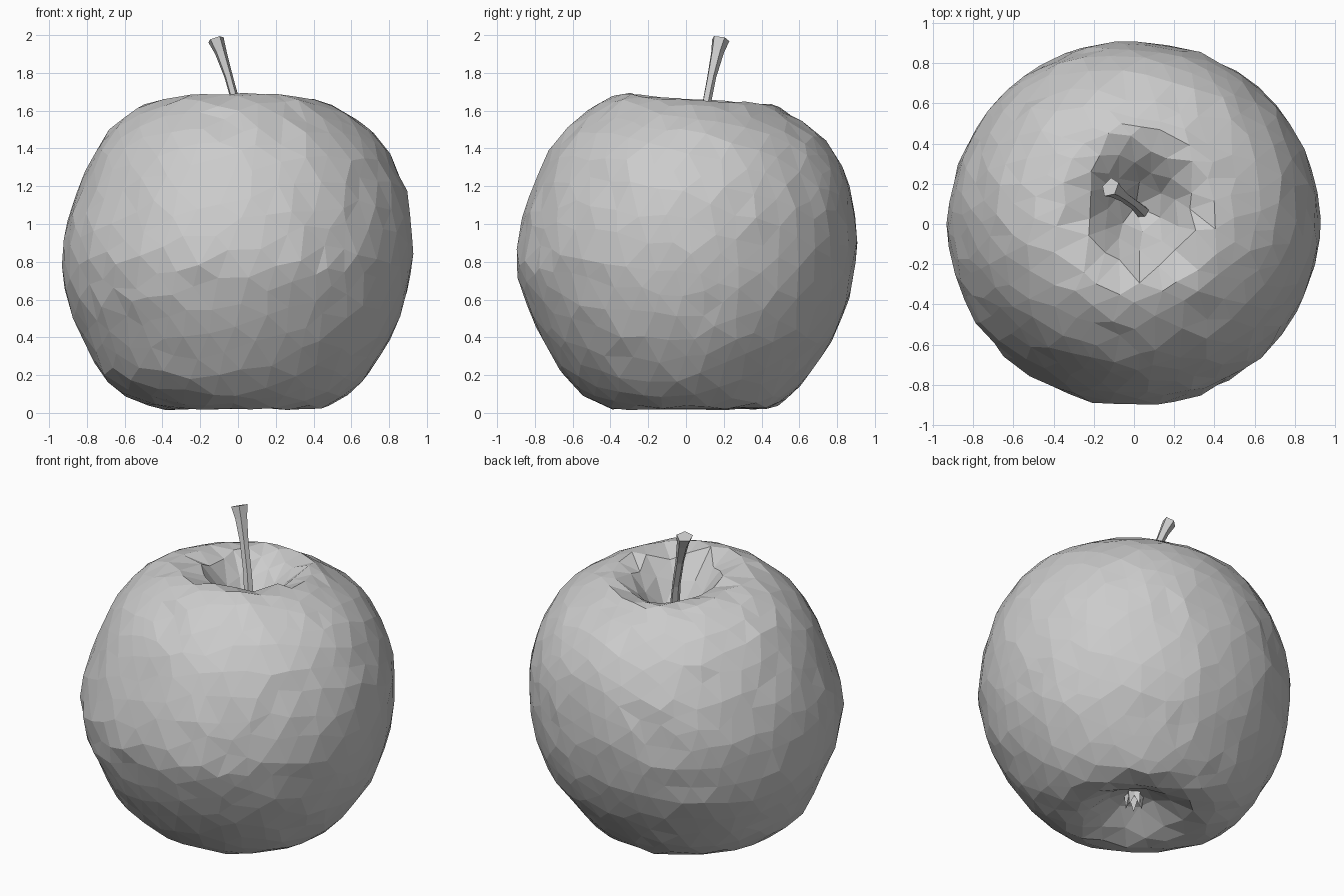
import bpy, bmesh, math, random
from mathutils import Vector, Euler

if "Cube" in bpy.data.objects:
    bpy.data.objects.remove(bpy.data.objects["Cube"])

random.seed(7)

# Apple outline from stem cavity to calyx cavity: x min, x max, y min, y max, z
ROWS = [
    (0.04, 0.04, 0.07, 0.07, 1.33), (-.03, .11, 0.0, .14, 1.36),
    (-.10, .17, -.07, .22, 1.45), (-.18, .25, -.16, .32, 1.57),
    (-.26, .32, -.24, .42, 1.655), (-.34, .38, -.33, .48, 1.665),
    (-.47, .48, -.42, .51, 1.637), (-.57, .57, -.51, .55, 1.59),
    (-.68, .70, -.64, .69, 1.5), (-.76, .80, -.73, .79, 1.38),
    (-.85, .89, -.82, .88, 1.18), (-.91, .925, -.88, .905, 1.0),
    (-.93, .925, -.91, .905, .8), (-.91, .89, -.86, .87, .6),
    (-.83, .82, -.775, .79, .4), (-.73, .69, -.65, .65, .2),
    (-.60, .58, -.54, .56, .09), (-.42, .45, -.42, .47, .02),
    (-.30, .30, -.30, .32, .025), (-.15, .15, -.15, .17, .13),
    (0.0, 0.0, 0.0, 0.0, .2),
]
# Distance along the outline
LEN = [0.0]
for a, b in zip(ROWS, ROWS[1:]):
    LEN.append(LEN[-1] + math.hypot((b[1] - b[0] - a[1] + a[0]) / 2, b[4] - a[4]))


def surface(t, ang):
    """Point on the apple skin; t runs 0..1 from stem to calyx."""
    d = max(0.0, min(1.0, t)) * LEN[-1]
    i = next(k for k in range(len(LEN) - 1) if d <= LEN[k + 1] + 1e-9)
    f = (d - LEN[i]) / (LEN[i + 1] - LEN[i])
    x0, x1, y0, y1, z = (p + (q - p) * f for p, q in zip(ROWS[i], ROWS[i + 1]))
    x = (x0 + x1) / 2 + (x1 - x0) / 2 * math.cos(ang)
    y = (y0 + y1) / 2 + (y1 - y0) / 2 * math.sin(ang)
    # the rim slopes down toward the back
    z -= 0.08 * (y - 0.08) * max(0.0, min(1.0, (z - 1.55) / 0.1))
    return Vector((x, y, z))


def finish(bm, name):
    bmesh.ops.recalc_face_normals(bm, faces=bm.faces)
    me = bpy.data.meshes.new(name)
    bm.to_mesh(me)
    bm.free()
    ob = bpy.data.objects.new(name, me)
    bpy.context.collection.objects.link(ob)
    return ob


# Apple body: irregular faceted sphere wrapped onto the outline
bm = bmesh.new()
bmesh.ops.create_icosphere(bm, subdivisions=4, radius=1)
turn = Euler((0.4, 0.7, 0.3)).to_matrix()
for v in bm.verts:
    n = turn @ v.co + Vector([random.uniform(-.028, .028) for _ in range(3)])
    n.normalize()
    p = surface(math.acos(n.z) / math.pi, math.atan2(n.y, n.x))
    p += n * random.uniform(-.007, .007)
    p.z = max(p.z, 0.0)
    v.co = p
finish(bm, "apple_body")

# Stem: five-sided tapered tube flaring at the tip
bm = bmesh.new()
path = [(.055, .05, 1.31, .036), (0, .10, 1.6, .026),
        (-.05, .135, 1.78, .027), (-.092, .165, 1.91, .038), (-.118, .182, 1.978, .052)]
rings = []
for i, (x, y, z, r) in enumerate(path):
    a, b = path[max(i - 1, 0)], path[min(i + 1, len(path) - 1)]
    q = (Vector(b[:3]) - Vector(a[:3])).to_track_quat('Z', 'Y')
    rings.append([bm.verts.new(Vector((x, y, z)) + q @ Vector(
        (r * math.cos(k * math.tau / 5), r * .8 * math.sin(k * math.tau / 5), 0)))
        for k in range(5)])
for lo, hi in zip(rings, rings[1:]):
    for k in range(5):
        bm.faces.new((lo[k], lo[(k + 1) % 5], hi[(k + 1) % 5], hi[k]))
bm.faces.new(rings[0][::-1])
bm.faces.new(rings[-1])
finish(bm, "stem")

# Calyx: small pointed sepals in the bottom hollow
bm = bmesh.new()
for k in range(5):
    a = k * math.tau / 5 + 0.3
    out = Vector((math.cos(a), math.sin(a), 0))
    side = Vector((-out.y, out.x, 0)) * .03
    c = Vector((0, 0, .17))
    base = [bm.verts.new(c + out * .02 + side), bm.verts.new(c + out * .02 - side),
            bm.verts.new(c + out * .06)]
    tip = bm.verts.new(c + out * .05 + Vector((0, 0, -.09)))
    bm.faces.new(base)
    for j in range(3):
        bm.faces.new((base[j], base[(j + 1) % 3], tip))
finish(bm, "calyx")
